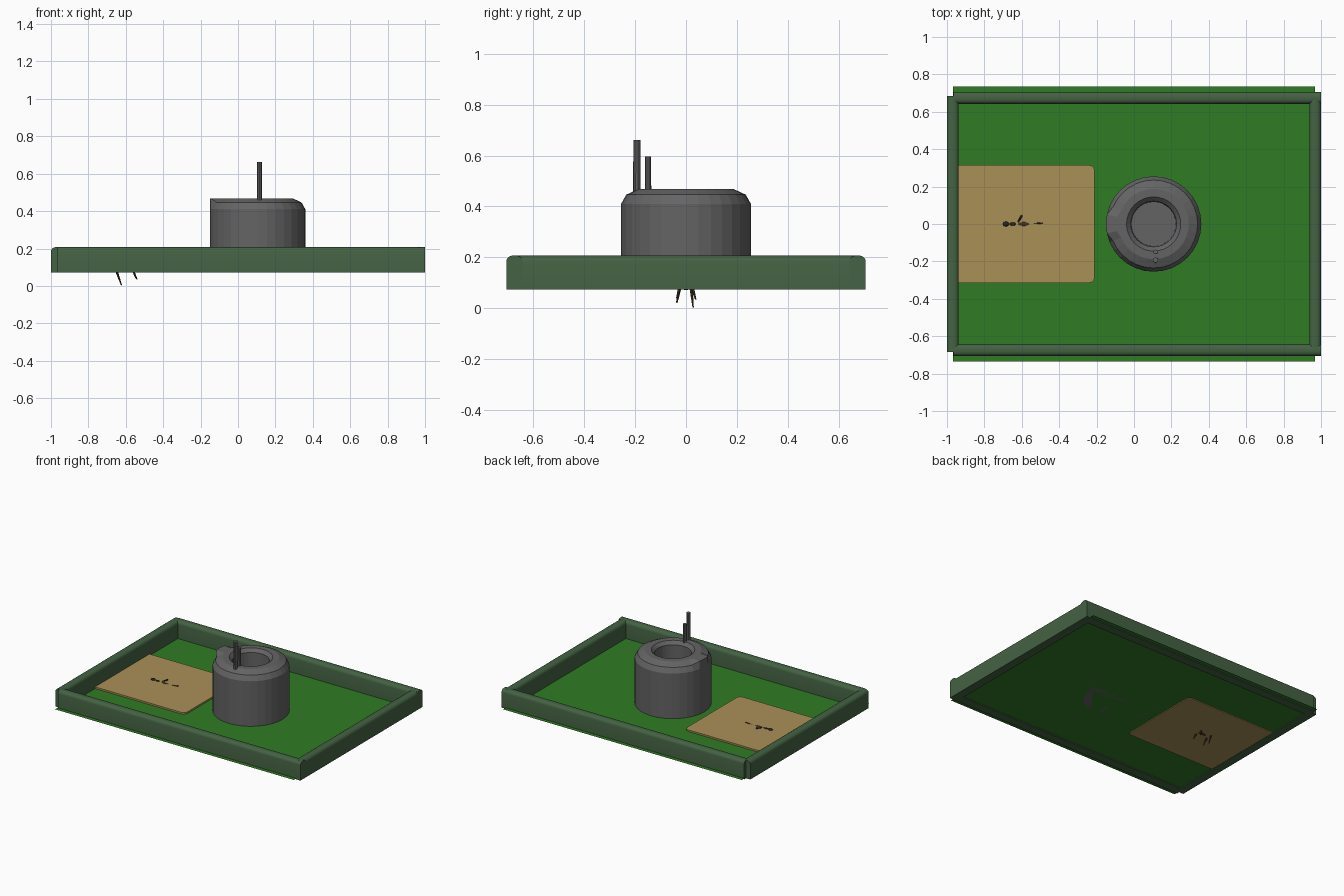
import bpy, bmesh, math
from mathutils import Vector

if "Cube" in bpy.data.objects:
    bpy.data.objects.remove(bpy.data.objects["Cube"])


def material(name, rgb):
    m = bpy.data.materials.new(name)
    m.diffuse_color = (*rgb, 1)
    m.use_nodes = True
    m.node_tree.nodes["Principled BSDF"].inputs["Base Color"].default_value = m.diffuse_color
    return m


GRASS = material("grass green", (0.029, 0.20, 0.018))
HEDGE = material("hedge green", (0.058, 0.122, 0.056))
SAND = material("sand", (0.40, 0.28, 0.095))
STONE = material("stone grey", (0.127, 0.127, 0.127))
BROWN = material("dark brown", (0.05, 0.035, 0.015))
BLACK = material("charcoal", (0.02, 0.02, 0.02))


def finish(name, bm, mat, smooth=False):
    bmesh.ops.recalc_face_normals(bm, faces=bm.faces)
    me = bpy.data.meshes.new(name)
    bm.to_mesh(me)
    bm.free()
    me.materials.append(mat)
    ob = bpy.data.objects.new(name, me)
    bpy.context.collection.objects.link(ob)
    if smooth:
        bpy.context.view_layer.objects.active = ob
        ob.select_set(True)
        bpy.ops.object.shade_smooth_by_angle(angle=math.radians(40))
        ob.select_set(False)
    return ob


def box(name, lo, hi, mat, bevel=0, segments=3, pick=None):
    """Box between two corners; bevels the edges chosen by pick."""
    bm = bmesh.new()
    bmesh.ops.create_cube(bm, size=1)
    lo, hi = Vector(lo), Vector(hi)
    for v in bm.verts:
        v.co = (lo + hi) / 2 + v.co * (hi - lo)
    if bevel:
        edges = [e for e in bm.edges if pick(*[v.co for v in e.verts])]
        bmesh.ops.bevel(bm, geom=edges, offset=bevel, segments=segments,
                        profile=0.5, affect='EDGES')
    return finish(name, bm, mat, bool(bevel))


def rod(name, a, b, r, mat, sides=8, r2=None):
    """Tapered rod from a to b."""
    a, b = Vector(a), Vector(b)
    bm = bmesh.new()
    bmesh.ops.create_cone(bm, cap_ends=True, segments=sides, radius1=r,
                          radius2=r if r2 is None else r2, depth=(b - a).length)
    q = Vector((0, 0, 1)).rotation_difference(b - a)
    for v in bm.verts:
        v.co = q @ v.co + (a + b) / 2
    return finish(name, bm, mat)


def ball(name, c, s, mat):
    bm = bmesh.new()
    bmesh.ops.create_uvsphere(bm, u_segments=10, v_segments=6, radius=1)
    for v in bm.verts:
        v.co = Vector(c) + v.co * Vector(s)
    return finish(name, bm, mat)


# Lawn: a thin sheet that reaches past the long hedges
bm = bmesh.new()
bm.faces.new([bm.verts.new((x * 0.967, y * 0.735, 0.08))
              for x, y in ((-1, -1), (1, -1), (1, 1), (-1, 1))])
finish("lawn", bm, GRASS)

# Sand patch, passing through the lawn
box("sand_patch", (-0.96, -0.315, 0.075), (-0.21, 0.315, 0.092), SAND, 0.03, 3,
    lambda a, b: a.x > -0.3 and b.x > -0.3 and abs(a.z - b.z) > 0.01)


# Hedges with rounded tops
def top_along(axis):
    return lambda a, b: min(a.z, b.z) > 0.15 and abs(a[axis] - b[axis]) > 0.5


for name, s in (("front_hedge", -1), ("back_hedge", 1)):
    y0, y1 = sorted((s * 0.642, s * 0.706))
    box(name, (-0.965, y0, 0.073), (1.0, y1, 0.207), HEDGE, 0.024, 4, top_along(0))
for name, s in (("left_hedge", -1), ("right_hedge", 1)):
    x0, x1 = sorted((s * 0.937, s * 1.0))
    box(name, (x0, -0.685, 0.073), (x1, 0.685, 0.207), HEDGE, 0.024, 4, top_along(1))

# Hollow round tower; the rim stays square at the left side
N, CX = 32, 0.105
profile = [(0.255, 0.08), (0.255, 0.41), (0.235, 0.446), (0.188, 0.468),
           (0.145, 0.468), (0.122, 0.445), (0.118, 0.11)]
square = [(0.255, 0.08), (0.255, 0.41), (0.255, 0.468), (0.2, 0.468),
          (0.145, 0.468), (0.122, 0.445), (0.118, 0.11)]
bm = bmesh.new()
rings = []
for i in range(N):
    t = math.tau * i / N
    pts = square if abs(i - N // 2) <= 1 else profile
    rings.append([bm.verts.new((CX + r * math.cos(t), r * math.sin(t), z)) for r, z in pts])
for i in range(N):
    a, b = rings[i], rings[(i + 1) % N]
    for j in range(len(profile) - 1):
        bm.faces.new((a[j], b[j], b[j + 1], a[j + 1]))
bm.faces.new([r[-1] for r in rings])
bm.faces.new([r[0] for r in reversed(rings)])
finish("round_tower", bm, STONE)

# Two pipes standing in the tower wall
rod("tall_pipe", (0.115, -0.193, 0.08), (0.115, -0.193, 0.662), 0.016, STONE, 10, 0.014)
rod("short_pipe", (0.115, -0.149, 0.08), (0.115, -0.149, 0.597), 0.014, STONE, 10, 0.012)

# Small animal half sunk in the sand
ball("animal_body", (-0.59, 0, 0.083), (0.05, 0.017, 0.012), BROWN)
ball("animal_head", (-0.685, 0, 0.09), (0.018, 0.014, 0.012), BLACK)
ball("animal_neck", (-0.648, 0, 0.088), (0.02, 0.01, 0.01), BLACK)
rod("animal_ear", (-0.62, 0.01, 0.09), (-0.6, 0.045, 0.098), 0.005, BLACK, 6)
rod("animal_tail", (-0.55, 0, 0.085), (-0.487, 0.006, 0.096), 0.006, BROWN, 6, 0.003)
for name, top, foot in (("front_leg_left", (-0.65, 0.02, 0.08), (-0.623, 0.028, 0.004)),
                        ("front_leg_right", (-0.65, -0.025, 0.08), (-0.63, -0.036, 0.022)),
                        ("hind_leg_left", (-0.56, 0.025, 0.08), (-0.54, 0.038, 0.035)),
                        ("hind_leg_right", (-0.56, -0.025, 0.08), (-0.545, -0.036, 0.04))):
    rod(name, top, foot, 0.007, BROWN, 6, 0.003)
